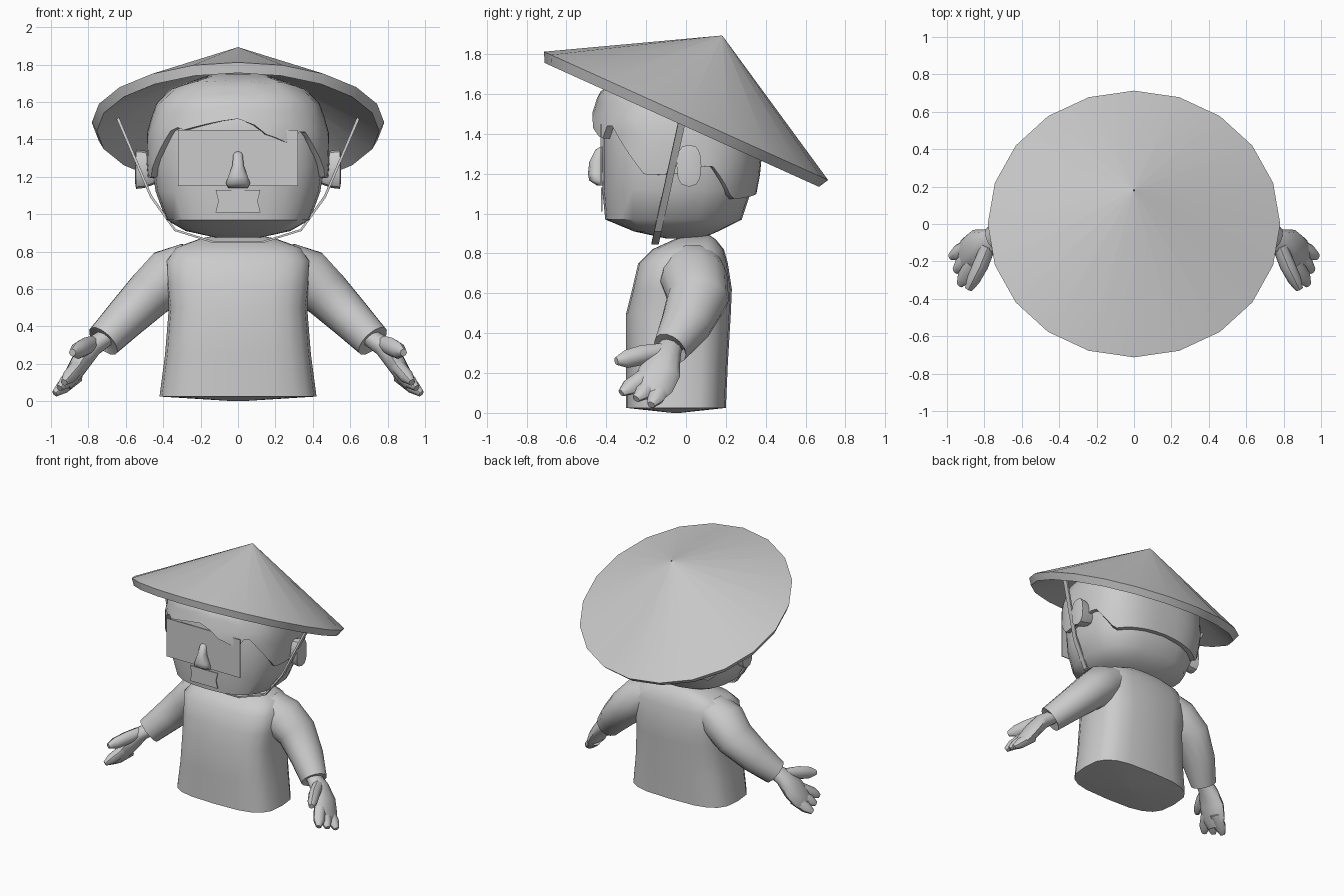
import bpy, bmesh, math
from mathutils import Vector, Matrix

cube = bpy.data.objects.get("Cube")
if cube:
    bpy.data.objects.remove(cube)

clay = bpy.data.materials.new("plain_grey")
clay.use_nodes = True
GREY = (0.6, 0.6, 0.6, 1)
clay.diffuse_color = GREY
clay.node_tree.nodes["Principled BSDF"].inputs["Base Color"].default_value = GREY


def finish(name, bm, angle=40):
    bmesh.ops.recalc_face_normals(bm, faces=bm.faces[:])
    mesh = bpy.data.meshes.new(name)
    bm.to_mesh(mesh)
    bm.free()
    mesh.materials.append(clay)
    obj = bpy.data.objects.new(name, mesh)
    bpy.context.collection.objects.link(obj)
    bpy.ops.object.select_all(action="DESELECT")
    obj.select_set(True)
    bpy.context.view_layer.objects.active = obj
    bpy.ops.object.shade_smooth_by_angle(angle=math.radians(angle))
    return obj


def loft(name, rings, angle=40, closed=False):
    """Skin equal-length point rings; cap the ends, or join last to first."""
    bm = bmesh.new()
    loops = [[bm.verts.new(p) for p in ring] for ring in rings]
    pairs = list(zip(loops, loops[1:]))
    if closed:
        pairs.append((loops[-1], loops[0]))
    else:
        bm.faces.new(loops[0])
        bm.faces.new(loops[-1])
    for low, high in pairs:
        for i in range(len(low)):
            j = (i + 1) % len(low)
            bm.faces.new((low[i], low[j], high[j], high[i]))
    return finish(name, bm, angle)


def curve_pow(v, e):
    return math.copysign(abs(v) ** e, v)


def section(z, rx, front, back, a, n):
    """Point of a rounded-box outline at angle a, measured from the front."""
    mid, ry = (front + back) / 2, (back - front) / 2
    return Vector((rx * curve_pow(math.sin(a), 2 / n),
                   mid - ry * curve_pow(math.cos(a), 2 / n), z))


def sections(rows, count, n):
    angles = [math.tau * i / count for i in range(count)]
    return [[section(*row, a, n) for a in angles] for row in rows]


def lerp_rows(rows, key):
    for low, high in zip(rows, rows[1:]):
        if key <= high[0]:
            t = max(0, (key - low[0]) / (high[0] - low[0]))
            return [p + (q - p) * t for p, q in zip(low, high)]
    return list(rows[-1])


def limb(name, path, side, count=10):
    """Tube along (x, y, z, radius across, radius thick), mirrored by side."""
    pts = [Vector(p[:3]) for p in path]
    rings = []
    for i, p in enumerate(pts):
        t = (pts[min(i + 1, len(pts) - 1)] - pts[max(i - 1, 0)]).normalized()
        ref = Vector((0, 1, 0)) if abs(t.y) < 0.8 else Vector((0, 0, 1))
        u = (ref - t * ref.dot(t)).normalized()
        v = t.cross(u)
        ring = []
        for k in range(count):
            a = math.tau * k / count
            q = p + u * path[i][3] * math.cos(a) + v * path[i][4] * math.sin(a)
            ring.append((q.x * side, q.y, q.z))
        rings.append(ring)
    return loft(name, rings, 45)


# Torso with a shallow pointed underside
loft("torso", sections([
    (0.0, 0.02, -0.07, -0.03), (0.025, 0.42, -0.3, 0.2), (0.25, 0.39, -0.3, 0.21),
    (0.5, 0.37, -0.3, 0.225), (0.62, 0.385, -0.27, 0.23), (0.75, 0.39, -0.24, 0.21),
    (0.82, 0.34, -0.17, 0.19), (0.87, 0.2, -0.06, 0.15), (0.89, 0.1, 0.0, 0.12),
], 20, 3.2), 45)

# Head
HEAD = [
    (0.875, 0.12, -0.1, 0.08), (0.91, 0.28, -0.26, 0.16), (0.97, 0.385, -0.405, 0.28),
    (1.12, 0.44, -0.42, 0.33), (1.25, 0.46, -0.42, 0.35), (1.45, 0.455, -0.42, 0.35),
    (1.6, 0.4, -0.39, 0.3), (1.7, 0.28, -0.28, 0.2), (1.74, 0.1, -0.1, 0.08),
]
loft("head", sections(HEAD, 24, 2.7), 50)

# Hair shell with a jagged hairline: (degrees from front, height)
HAIRLINE = [
    (-180, 1.1), (-129, 1.07), (-106, 1.25), (-90, 1.2), (-73, 1.19), (-39, 1.47),
    (-30, 1.45), (-15, 1.48), (0, 1.51), (7, 1.47), (15, 1.4), (22, 1.42), (25, 1.37),
    (32, 1.38), (38, 1.47), (73, 1.19), (90, 1.2), (106, 1.25), (129, 1.07), (180, 1.1),
]
COLS, STEPS = 60, 7
hair_rings = []
for s in range(-1, STEPS + 1):
    ring = []
    for c in range(COLS):
        deg = -180 + 360 * c / COLS
        z0 = lerp_rows(HAIRLINE, deg)[1]
        f = max(s, 0) / STEPS
        z, rx, front, back = lerp_rows(HEAD, z0 + (1.738 - z0) * f)
        fringe = 0.03 * max(0, 1 - abs(deg) / 45) * (1 - f)
        grow = -0.03 if s < 0 else 0.03
        ring.append(section(z + 0.012 * f, rx + grow, front - grow - fringe * (s >= 0),
                            back + grow, math.radians(deg), 2.7))
    hair_rings.append(ring)
loft("hair", hair_rings, 40)


def plate(name, corners, y, depth):
    loft(name, [[(x, y, z) for x, z in corners],
                [(x, y - depth, z) for x, z in corners]], 20)


# Flat face panels
plate("eye_panel", [(-0.32, 1.15), (0.32, 1.15), (0.32, 1.45), (-0.32, 1.45)], -0.424, 0.006)
plate("mouth_panel", [(-0.12, 1.01), (0.12, 1.01), (0.105, 1.07), (0.12, 1.13),
                      (-0.12, 1.13), (-0.105, 1.07)], -0.42, 0.006)

# Nose
loft("nose", sections([
    (1.14, 0.055, -0.445, -0.4), (1.165, 0.068, -0.485, -0.4), (1.2, 0.055, -0.492, -0.4),
    (1.26, 0.032, -0.485, -0.4), (1.32, 0.026, -0.455, -0.4), (1.335, 0.015, -0.43, -0.4),
], 10, 2.3), 50)

# Ears, arms and hands
for side, label in ((1, "left"), (-1, "right")):
    ear = [(0.42, 0.05, 0.07), (0.5, 0.06, 0.1), (0.545, 0.062, 0.105), (0.55, 0.04, 0.075)]
    loft(label + "_ear", [[(x * side,
                            0.015 + ry * curve_pow(math.cos(k * math.tau / 12), 0.75),
                            1.24 + rz * curve_pow(math.sin(k * math.tau / 12), 0.75))
                           for k in range(12)] for x, ry, rz in ear], 40)
    limb(label + "_sleeve", [
        (0.24, 0.03, 0.74, 0.15, 0.12), (0.36, 0.04, 0.67, 0.17, 0.155),
        (0.47, 0.06, 0.575, 0.155, 0.135), (0.6, 0.0, 0.445, 0.13, 0.115),
        (0.72, -0.08, 0.322, 0.09, 0.098), (0.7, -0.075, 0.34, 0.06, 0.06)], side, 14)
    limb(label + "_palm", [
        (0.7, -0.07, 0.345, 0.055, 0.05), (0.78, -0.1, 0.29, 0.075, 0.055),
        (0.84, -0.13, 0.21, 0.105, 0.055), (0.89, -0.17, 0.13, 0.105, 0.045),
        (0.92, -0.18, 0.08, 0.07, 0.03)], side)
    limb(label + "_thumb", [
        (0.78, -0.12, 0.31, 0.04, 0.04), (0.82, -0.22, 0.29, 0.05, 0.042),
        (0.86, -0.3, 0.27, 0.045, 0.036), (0.885, -0.35, 0.26, 0.02, 0.02)], side, 8)
    for i in range(3):
        base = Vector((0.86, -0.21 + 0.05 * i, 0.18 - 0.02 * i))
        tip = Vector((0.93 + 0.025 * i, -0.325 + 0.075 * i, 0.1 - 0.03 * i))
        limb(f"{label}_finger_{i + 1}", [
            (*base, 0.045, 0.04), (*base.lerp(tip, 0.65), 0.045, 0.037),
            (*tip, 0.02, 0.018)], side, 8)

# Conical hat: hollow shell, tilted to the back
TILT = Matrix.Translation((0, 0, 1.49)) @ Matrix.Rotation(math.radians(-24.3), 4, "X")
profile = [(0.004, 0.37), (0.755, -0.05), (0.782, 0.0), (0.004, 0.44)]
loft("hat", [[TILT @ Vector((r * math.sin(k * math.tau / 20),
                             r * math.cos(k * math.tau / 20), h)) for k in range(20)]
             for r, h in profile], 30, closed=True)

# Chin strap: a thin ribbon hanging from the hat
half = [(0.13, 0.845), (0.34, 0.91), (0.47, 1.09), (0.65, 1.51)]
line = [(-x, z) for x, z in reversed(half)] + half
strap = []
for x, z in line:
    y = -0.155 + (z - 0.845) * 0.22
    inner = (x * 0.98, z + 0.01)
    strap.append([(x, y - 0.018, z), (x, y + 0.018, z),
                  (inner[0], y + 0.018, inner[1]), (inner[0], y - 0.018, inner[1])])
loft("chin_strap", strap, 20)
